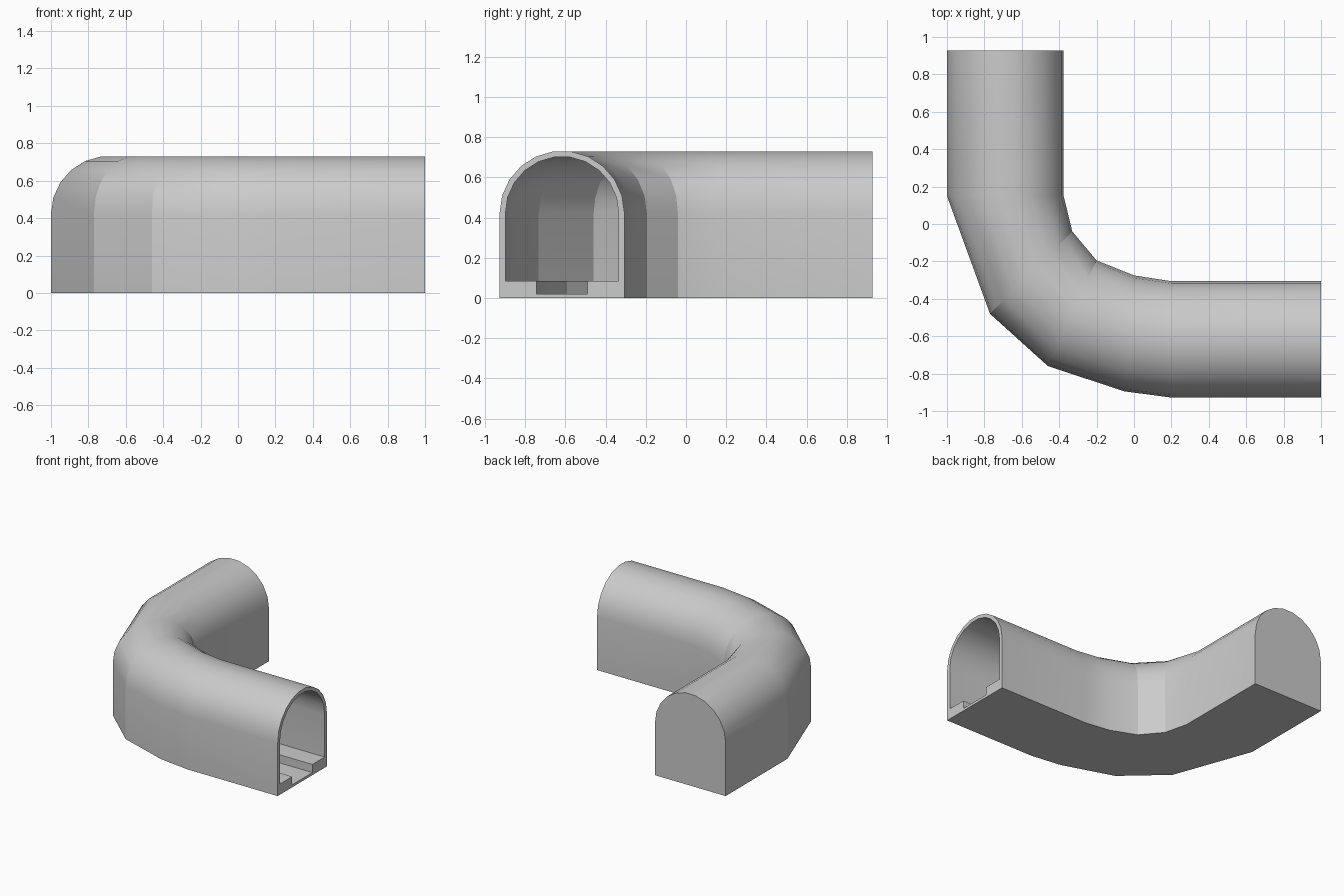
import bpy, bmesh, math
from mathutils import Vector

if "Cube" in bpy.data.objects:
    bpy.data.objects.remove(bpy.data.objects["Cube"])

W, SPRING, ARCH = 0.622, 0.422, 11

# Stations along the bend: outer wall point, inner wall point (plan view)
STATIONS = [((1, -.928), (1, -.306)),
            ((.2, -.928), (.2, -.306)),
            ((-.05, -.895), (0, -.275)),
            ((-.46, -.76), (-.2, -.195)),
            ((-.77, -.48), (-.33, -.04)),
            ((-1, .15), (-.376, .15)),
            ((-1, .928), (-.376, .928))]


def arch(radius, base):
    """Open profile: left foot, arch, right foot, as (across 0..1, height)."""
    pts = [(.5 - radius / W, base)]
    for i in range(ARCH + 1):
        a = math.pi * (1 - i / ARCH)
        pts.append((.5 + radius * math.cos(a) / W, SPRING + radius * math.sin(a)))
    return pts + [(.5 + radius / W, base)]


# Outer shell and inner bore with a sunken channel in the floor
outer = arch(W / 2, 0)
inner = arch(.282, .085)
trench = [(.705, .085), (.705, .02), (.295, .02), (.295, .085)]

bm = bmesh.new()


def sweep(profile, stations):
    rings = []
    for a, b in stations:
        a, b = Vector(a), Vector(b)
        rings.append([bm.verts.new((*a.lerp(b, s), z)) for s, z in profile])
    n = len(profile)
    for r0, r1 in zip(rings, rings[1:]):
        for i in range(n):
            j = (i + 1) % n
            bm.faces.new((r0[i], r0[j], r1[j], r1[i]))
    bm.faces.new(rings[-1])          # closed far end
    return rings[0]


shell = sweep(outer, STATIONS)
bore = sweep(inner + trench, STATIONS[:-1] + [((-1, .923), (-.376, .923))])

# Mouth rim joining shell and bore
n = len(outer)
for i in range(n - 1):
    bm.faces.new((shell[i], shell[i + 1], bore[i + 1], bore[i]))
bm.faces.new([shell[0], shell[n - 1]] + bore[n - 1:] + [bore[0]])

bmesh.ops.recalc_face_normals(bm, faces=bm.faces)
mesh = bpy.data.meshes.new("curved_tunnel")
bm.to_mesh(mesh)
bm.free()
tunnel = bpy.data.objects.new("curved_tunnel", mesh)
bpy.context.collection.objects.link(tunnel)
bpy.context.view_layer.objects.active = tunnel
tunnel.select_set(True)
bpy.ops.object.shade_smooth_by_angle(angle=math.radians(19))
